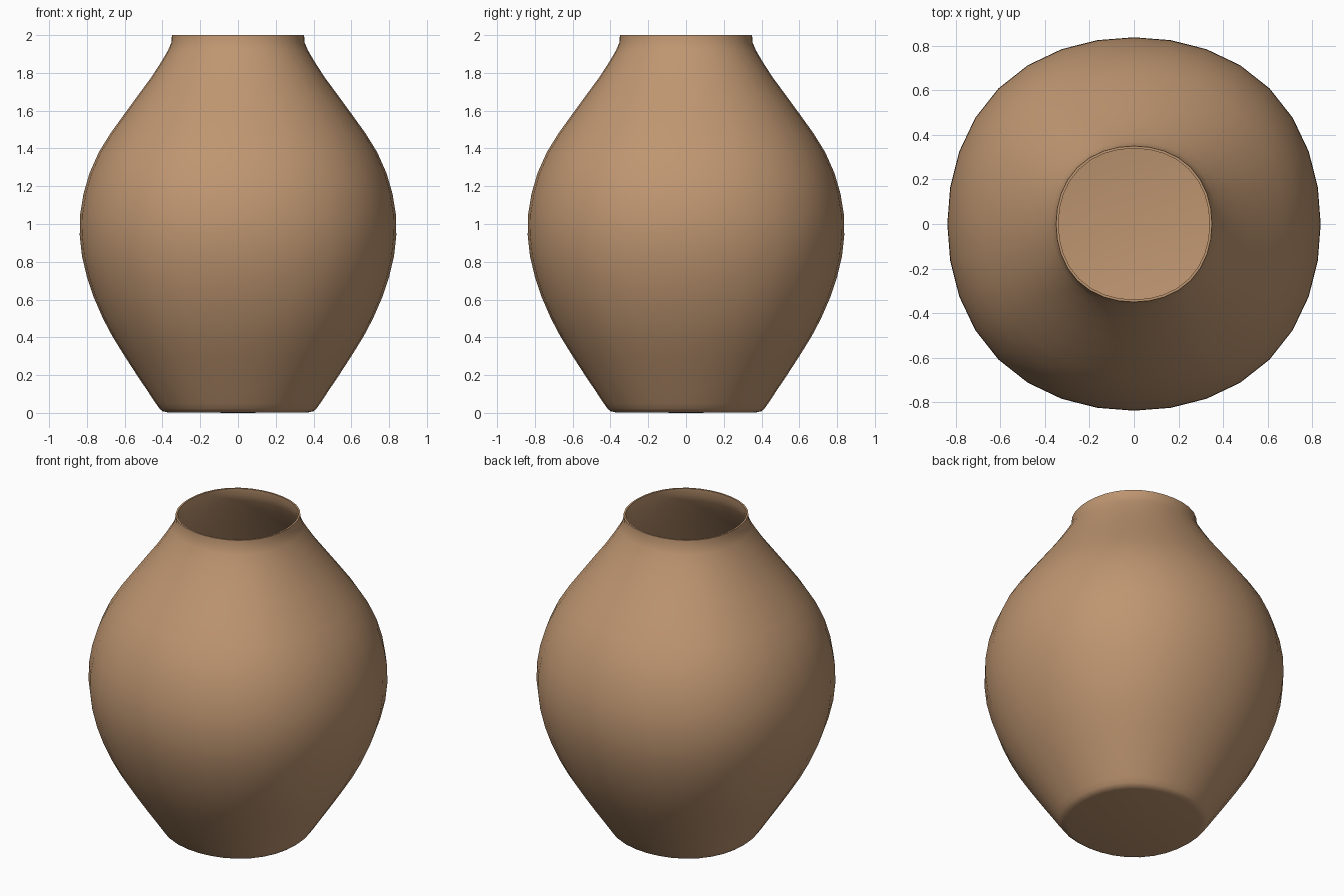
import bpy, bmesh, math
from mathutils import Vector

if "Cube" in bpy.data.objects:
    bpy.data.objects.remove(bpy.data.objects["Cube"])

SEGMENTS = 32
WALL = 0.011

# Outer profile as (radius, height), from the foot to the lip
outline = [(0.375, 0.003), (0.40, 0.009), (0.415, 0.022), (0.435, 0.05), (0.48, 0.118),
           (0.535, 0.20), (0.60, 0.30), (0.665, 0.405), (0.715, 0.50), (0.763, 0.61),
           (0.80, 0.72), (0.826, 0.83), (0.838, 0.94), (0.836, 1.05), (0.818, 1.16),
           (0.786, 1.27), (0.737, 1.38), (0.675, 1.48), (0.603, 1.58), (0.53, 1.68),
           (0.46, 1.775), (0.405, 1.86), (0.37, 1.92), (0.353, 1.96), (0.35, 2.0)]


def inner_profile(points):
    """Offset the profile inwards by the wall thickness, from lip to foot."""
    result = []
    for i, (r, z) in enumerate(points):
        a = Vector(points[max(i - 1, 0)])
        b = Vector(points[min(i + 1, len(points) - 1)])
        t = (b - a).normalized()
        h = 2.0 if i == len(points) - 1 else max(z + t.x * WALL, WALL)
        result.append((r - t.y * WALL, h))
    return result[::-1]


def add_ring(bm, radius, z):
    """Ring that is a little squarish: wider on the diagonals."""
    ring = []
    for i in range(SEGMENTS):
        a = math.tau * i / SEGMENTS
        r = radius * (1 + 0.0135 * (1 - math.cos(4 * a)))
        ring.append(bm.verts.new((r * math.cos(a), r * math.sin(a), z)))
    return ring


# Vase body: outer wall, lip, inner wall, and both sides of the floor
bm = bmesh.new()
rings = [add_ring(bm, r, z) for r, z in outline + inner_profile(outline)]
for low, high in zip(rings, rings[1:]):
    for i in range(SEGMENTS):
        j = (i + 1) % SEGMENTS
        bm.faces.new((low[i], low[j], high[j], high[i]))
for ring, z in ((rings[0], 0.0), (rings[-1], WALL)):
    centre = bm.verts.new((0, 0, z))
    for i in range(SEGMENTS):
        bm.faces.new((ring[i], ring[(i + 1) % SEGMENTS], centre))
bmesh.ops.recalc_face_normals(bm, faces=bm.faces)

mesh = bpy.data.meshes.new("vase")
bm.to_mesh(mesh)
bm.free()
vase = bpy.data.objects.new("vase", mesh)
bpy.context.collection.objects.link(vase)

# Clay colour
clay = bpy.data.materials.new("tan clay")
clay.diffuse_color = (0.52, 0.305, 0.165, 1)
clay.use_nodes = True
clay.node_tree.nodes["Principled BSDF"].inputs["Base Color"].default_value = clay.diffuse_color
mesh.materials.append(clay)

# Smooth walls with a crisp lip
bpy.context.view_layer.objects.active = vase
vase.select_set(True)
bpy.ops.object.shade_smooth_by_angle(angle=math.radians(45))
